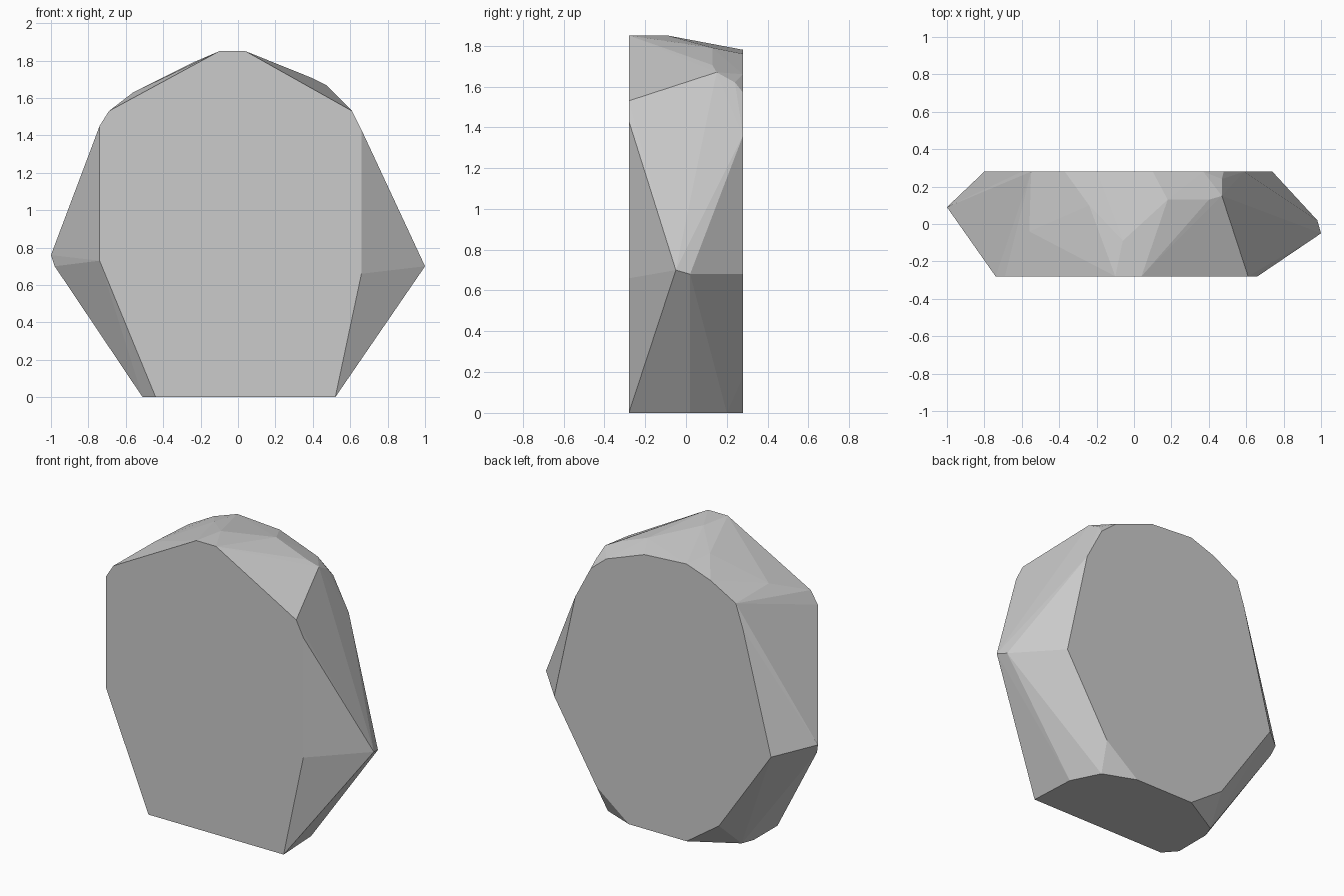
import bpy
import bmesh
import math

HALF_DEPTH = 0.28

# Flat front outline (x, z)
front = [(-0.10, 1.85), (0.04, 1.85), (0.61, 1.53), (0.66, 1.43), (0.66, 0.66),
         (0.52, 0), (-0.44, 0), (-0.74, 0.73), (-0.74, 1.45), (-0.69, 1.53)]

# Flat back outline (x, z)
back = [(-0.20, 1.78), (0.10, 1.76), (0.37, 1.66), (0.48, 1.57), (0.59, 1.36),
        (0.74, 0.68), (0.44, 0.18), (0.21, 0), (-0.20, 0), (-0.43, 0.16),
        (-0.80, 0.70), (-0.60, 1.47), (-0.55, 1.62), (-0.37, 1.72)]

# Base corners between the two faces (x, y)
base = [(0.505, 0.02), (0.415, 0.20), (-0.48, 0.12), (-0.51, 0.04), (-0.51, -0.20)]

# Side tips and crown corners (x, y, z)
ridge = [(1.0, -0.05, 0.70), (0.98, 0.02, 0.68),
         (-1.0, 0.09, 0.76), (-0.98, 0.07, 0.70),
         (-0.06, -0.09, 1.85), (0.18, 0.13, 1.79), (0.40, 0.13, 1.705),
         (0.47, 0.15, 1.67), (0.47, 0.24, 1.62),
         (-0.24, 0.10, 1.79), (-0.56, -0.04, 1.63)]

points = [(x, -HALF_DEPTH, z) for x, z in front]
points += [(x, HALF_DEPTH, z) for x, z in back]
points += [(x, y, 0) for x, y in base]
points += ridge

# Faceted stone: convex hull of the outlines, coplanar facets merged
bm = bmesh.new()
for p in points:
    bm.verts.new(p)
hull = bmesh.ops.convex_hull(bm, input=bm.verts[:])
loose = [v for v in bm.verts if not v.link_faces]
bmesh.ops.delete(bm, geom=loose, context='VERTS')
bmesh.ops.dissolve_limit(bm, angle_limit=math.radians(0.5),
                         verts=bm.verts[:], edges=bm.edges[:])
bmesh.ops.recalc_face_normals(bm, faces=bm.faces[:])

mesh = bpy.data.meshes.new("stone")
bm.to_mesh(mesh)
bm.free()
stone = bpy.data.objects.new("stone", mesh)
bpy.context.collection.objects.link(stone)
